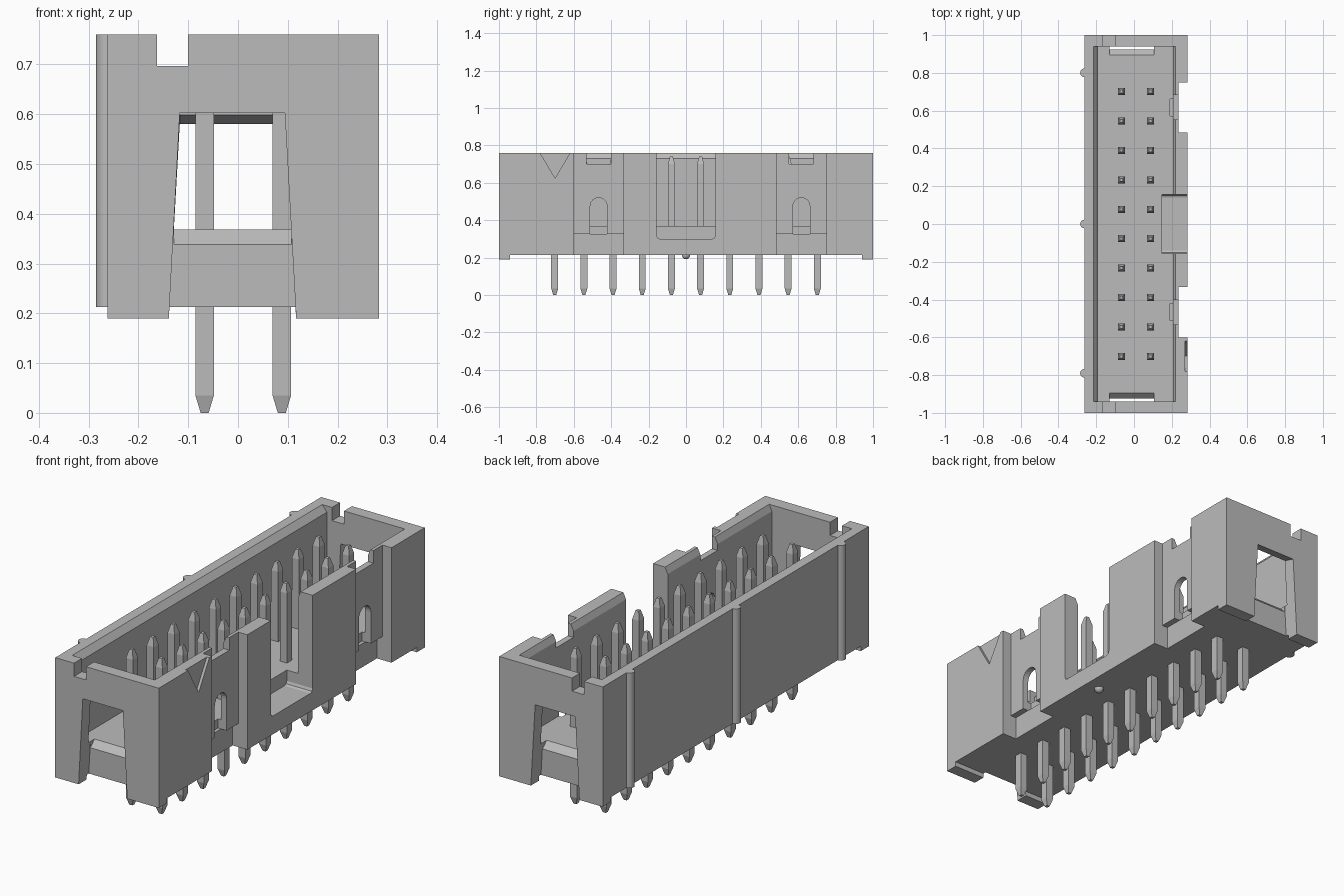
import bpy, bmesh, math
from mathutils import Vector

cube = bpy.data.objects.get("Cube")
if cube:
    bpy.data.objects.remove(cube, do_unlink=True)

grey = bpy.data.materials.new("plain grey")
grey.use_nodes = True
colour = (0.5, 0.5, 0.5, 1)
grey.diffuse_color = colour
grey.node_tree.nodes["Principled BSDF"].inputs["Base Color"].default_value = colour


def add_object(name, bm):
    bmesh.ops.recalc_face_normals(bm, faces=bm.faces)
    mesh = bpy.data.meshes.new(name)
    bm.to_mesh(mesh)
    bm.free()
    mesh.materials.append(grey)
    ob = bpy.data.objects.new(name, mesh)
    bpy.context.collection.objects.link(ob)
    return ob


def prism(name, profile, axis, lo, hi):
    """Extrude a 2D profile: axis x uses (y, z), y uses (x, z), z uses (x, y)."""
    place = {"x": lambda p, t: (t, p[0], p[1]),
             "y": lambda p, t: (p[0], t, p[1]),
             "z": lambda p, t: (p[0], p[1], t)}[axis]
    bm = bmesh.new()
    face = bm.faces.new([bm.verts.new(place(p, lo)) for p in profile])
    ext = bmesh.ops.extrude_face_region(bm, geom=[face])
    move = Vector(place((0, 0), hi - lo))
    bmesh.ops.translate(bm, vec=move,
                        verts=[v for v in ext["geom"] if isinstance(v, bmesh.types.BMVert)])
    return add_object(name, bm)


def box(name, x0, x1, y0, y1, z0, z1):
    return prism(name, [(x0, y0), (x1, y0), (x1, y1), (x0, y1)], "z", z0, z1)


def boolean(target, tool, operation="DIFFERENCE"):
    mod = target.modifiers.new("cut", "BOOLEAN")
    mod.object, mod.operation, mod.solver = tool, operation, "EXACT"
    bpy.context.view_layer.objects.active = target
    bpy.ops.object.modifier_apply(modifier=mod.name)
    bpy.data.objects.remove(tool, do_unlink=True)


XL, XR, BASE, TOP = -0.262, 0.283, 0.213, 0.76

# Shroud with a stepped-down foot at each end
housing = prism("housing", [(-1, 0.19), (-0.94, 0.19), (-0.94, BASE), (0.94, BASE),
                            (0.94, 0.19), (1, 0.19), (1, TOP), (-1, TOP)], "x", XL, XR)

# Main cavity with chamfered long rims
boolean(housing, prism("cavity_cutter", [
    (-0.19, 0.368), (0.206, 0.368), (0.206, 0.73), (0.22, TOP), (0.22, 0.9),
    (-0.215, 0.9), (-0.215, TOP), (-0.19, 0.73)], "y", -0.94, 0.94))

# Tapered end windows, chamfered floor ends and rim notches
window = [(-0.14, 0.17), (0.118, 0.17), (0.094, 0.603), (-0.117, 0.603)]
for s in (-1, 1):
    lo, hi = sorted((s * 0.925, s * 1.1))
    cutter = prism("window_cutter", window, "y", lo, hi)
    if s > 0:  # sloping lintel on the back window
        for v in cutter.data.vertices:
            if v.co.z > 0.5 and v.co.y > 1:
                v.co.z = 0.55
    boolean(housing, cutter)
    boolean(housing, prism("floor_chamfer_cutter", [
        (s * 0.93, 0.338), (s * 0.925, 0.338), (s * 0.895, 0.368),
        (s * 0.895, 0.38), (s * 0.93, 0.38)], "x", -0.129, 0.107))
    lo, hi = sorted((s * 0.92, s * 1.1))
    boolean(housing, box("notch_cutter", -0.163, -0.1, lo, hi, 0.697, 0.9))

# Polarising key slot, with rounded lower corners
boolean(housing, prism("key_cutter", [
    (-0.14, 0.3), (0.14, 0.3), (0.152, 0.305), (0.157, 0.317), (0.157, 0.9),
    (-0.157, 0.9), (-0.157, 0.317), (-0.152, 0.305)], "x", 0.147, 0.4))

# Latch recesses: thin wall, inset lower part, arched slot and top notch
for y in (-0.467, 0.617):
    boolean(housing, box("recess_cutter", 0.236, 0.4, y - 0.133, y + 0.133, 0.1, 0.9))
    boolean(housing, box("lower_recess_cutter", 0.206, 0.4, y - 0.133, y + 0.133, 0.1, 0.325))
    arch = [(y - 0.045, 0.325), (y + 0.045, 0.325)]
    arch += [(y + 0.045 * math.cos(a), 0.475 + 0.045 * math.sin(a))
             for a in (math.pi * i / 12 for i in range(13))]
    boolean(housing, prism("arch_cutter", arch, "x", 0.19, 0.4))
    boolean(housing, box("top_notch_cutter", 0.18, 0.4, y - 0.065, y + 0.065, 0.70, 0.9))

# First-pin triangle mark
boolean(housing, prism("mark_cutter", [(-0.78, TOP), (-0.78, 0.78), (-0.62, 0.78),
                                       (-0.62, TOP), (-0.7, 0.625)], "x", 0.27, 0.4))

# Half-round ribs on the plain long side
for i, y in enumerate((-0.79, 0, 0.8)):
    ring = [(-0.262 + 0.023 * math.cos(a), y + 0.023 * math.sin(a))
            for a in (math.pi * (0.5 + k / 12) for k in range(13))]
    rib = prism(f"rib_{i + 1}", ring, "z", BASE, TOP)

# Small standoff bump underneath
bm = bmesh.new()
bmesh.ops.create_uvsphere(bm, u_segments=20, v_segments=10, radius=0.022)
bmesh.ops.translate(bm, verts=bm.verts, vec=(0.21, 0, BASE))
bump = add_object("standoff_bump", bm)

for ob in [o for o in bpy.data.objects if o.name.startswith(("rib_", "standoff"))]:
    bpy.ops.object.select_all(action="DESELECT")
    ob.select_set(True)
    bpy.context.view_layer.objects.active = ob
    bpy.ops.object.shade_smooth_by_angle(angle=math.radians(35))


# Square contact pins with tapered tips
def pin(name, x, y):
    bm = bmesh.new()
    rings = []
    for z, r in ((0, 0.008), (0.035, 0.0185), (0.7, 0.0185), (0.74, 0.008)):
        rings.append([bm.verts.new((x + i * r, y + j * r, z))
                      for i, j in ((-1, -1), (1, -1), (1, 1), (-1, 1))])
    for a, b in zip(rings, rings[1:]):
        for k in range(4):
            bm.faces.new((a[k], a[(k + 1) % 4], b[(k + 1) % 4], b[k]))
    bm.faces.new(rings[0])
    bm.faces.new(rings[-1])
    return add_object(name, bm)


for side, x in (("right", -0.067), ("left", 0.088)):
    for i in range(10):
        pin(f"pin_{side}_{i + 1}", x, (i - 4.5) * 0.156)
